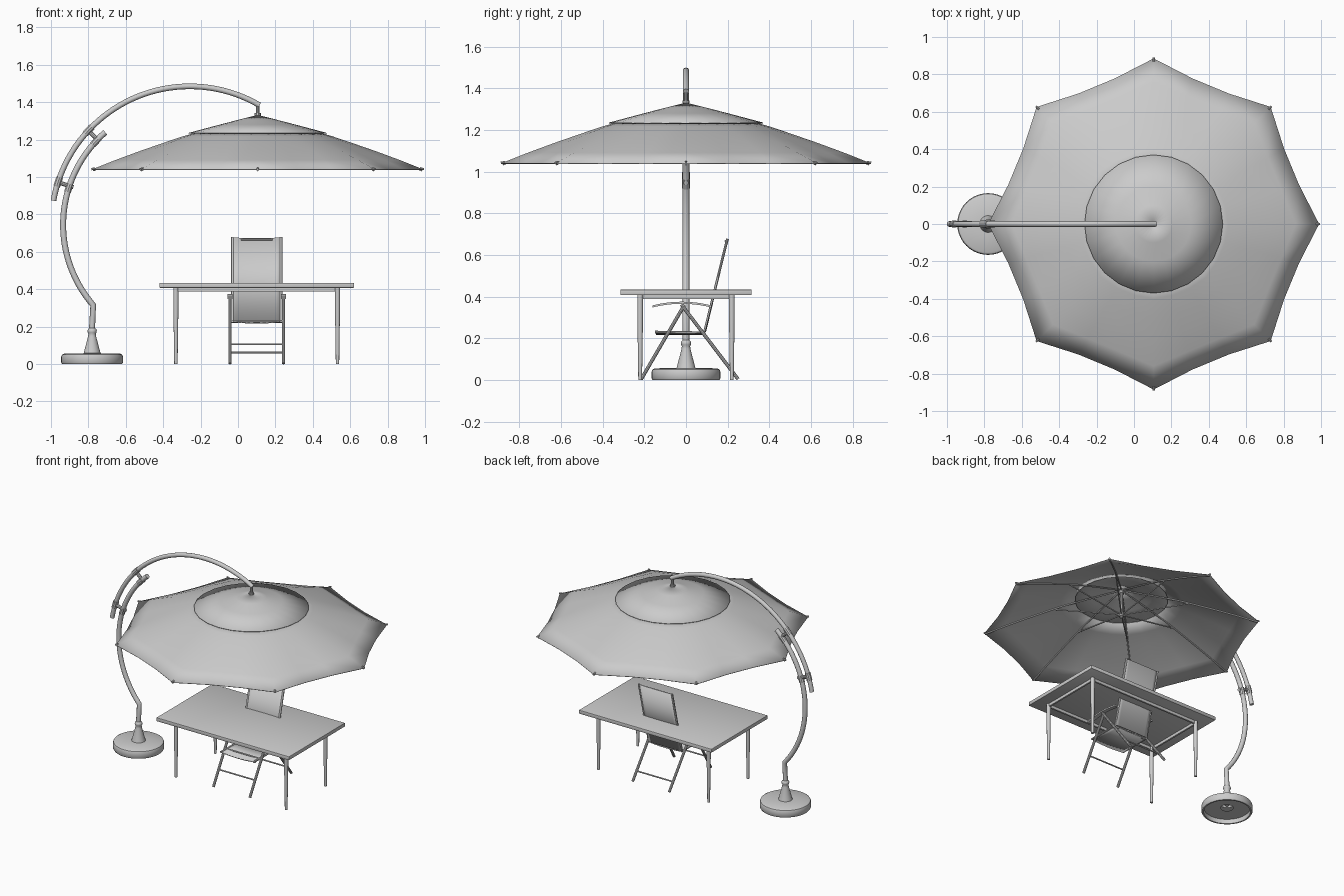
import bpy, bmesh
from math import sin, cos, pi, radians
from mathutils import Vector

if "Cube" in bpy.data.objects:
    bpy.data.objects.remove(bpy.data.objects["Cube"])


def finish(ob, angle=35):
    bpy.ops.object.select_all(action='DESELECT')
    ob.select_set(True)
    bpy.context.view_layer.objects.active = ob
    if ob.type == 'CURVE':
        bpy.ops.object.convert(target='MESH')
        ob = bpy.context.object
    bpy.ops.object.shade_smooth_by_angle(angle=radians(angle))
    return ob


def tubes(name, paths, r, res=3):
    cu = bpy.data.curves.new(name, 'CURVE')
    cu.dimensions = '3D'
    cu.bevel_depth = r
    cu.bevel_resolution = res
    cu.use_fill_caps = True
    for pts in paths:
        sp = cu.splines.new('POLY')
        sp.points.add(len(pts) - 1)
        for p, q in zip(sp.points, pts):
            p.co = (*q, 1)
    ob = bpy.data.objects.new(name, cu)
    bpy.context.collection.objects.link(ob)
    return finish(ob)


def from_bm(name, bm, angle=35):
    bmesh.ops.recalc_face_normals(bm, faces=bm.faces)
    me = bpy.data.meshes.new(name)
    bm.to_mesh(me)
    bm.free()
    ob = bpy.data.objects.new(name, me)
    bpy.context.collection.objects.link(ob)
    return finish(ob, angle)


def lathe(name, prof, x, n=40):
    bm = bmesh.new()
    vs = [bm.verts.new((r, 0, z)) for r, z in prof]
    es = [bm.edges.new(e) for e in zip(vs, vs[1:])]
    bmesh.ops.spin(bm, geom=vs + es, axis=(0, 0, 1), cent=(0, 0, 0), angle=2 * pi, steps=n)
    bmesh.ops.remove_doubles(bm, verts=bm.verts, dist=1e-4)
    ob = from_bm(name, bm)
    ob.location.x = x
    return ob


def box(name, lo, hi, bevel=0):
    bm = bmesh.new()
    bmesh.ops.create_cube(bm, size=1)
    for v in bm.verts:
        v.co = [lo[i] + (v.co[i] + .5) * (hi[i] - lo[i]) for i in range(3)]
    if bevel:
        bmesh.ops.bevel(bm, geom=bm.edges[:], offset=bevel, segments=2, affect='EDGES', profile=.5)
    return from_bm(name, bm)


def arc(cx, cz, r, a0, a1, n=40):
    return [(cx + r * cos(radians(a0 + (a1 - a0) * i / n)), 0,
             cz + r * sin(radians(a0 + (a1 - a0) * i / n))) for i in range(n + 1)]


# --- Weighted base: hollow dish with cone socket and knob
lathe("base", [(.04, .03), (.148, .03), (.15, 0), (.16, 0), (.165, .008), (.165, .04), (.161, .05),
               (.15, .056), (.045, .058), (.043, .066), (.021, .15), (.02, .163), (.024, .17),
               (.025, .178), (.022, .187), (.016, .192)], -.78)

# --- Curved mast: lower arc, upper arc and clamps between them
tubes("lower_mast", [[(-.78, 0, .05), (-.78, 0, .2)] + arc(-.28, .745, .655, 221, 131)], .016, 4)
tubes("upper_mast", [arc(-.258, .745, .74, 170, 59.7)], .015, 4)
links, collars = [], []
for a in (162, 137):
    d = Vector((cos(radians(a)), 0, sin(radians(a))))
    links.append([Vector((-.262, 0, .745)) + d * r for r in (.65, .74)])
    collars += [arc(-.258, .745, .74, a + 2, a - 2, 4), arc(-.28, .745, .655, a + 2.5, a - 1.5, 4)]
tubes("mast_links", links, .012)
tubes("mast_collars", collars, .019)

# --- Canopy: scalloped octagon with a round vent cap
CX = .105
prof = [(.0, 1.332), (.1, 1.307), (.2, 1.281), (.37, 1.236), (.5, 1.192), (.63, 1.147), (.76, 1.099), (.885, 1.049)]


def height(r):
    for (r0, z0), (r1, z1) in zip(prof, prof[1:]):
        if r <= r1:
            return z0 + (z1 - z0) * (r - r0) / (r1 - r0)
    return prof[-1][1]


def canopy(name, radii, drop, scallop, n=24):
    bm = bmesh.new()
    rings = []
    for r in radii:
        k = max(0, (r - .3) / .585) * scallop
        rings.append([bm.verts.new((CX + r * f * cos(a), r * f * sin(a), height(r) - drop))
                      for i in range(n)
                      for a, f in [(2 * pi * i / n, 1 if i % 3 == 0 else 1 - k)]])
    for p, q in zip(rings, rings[1:]):
        for i in range(n):
            bm.faces.new((p[i], q[i], q[(i + 1) % n], p[(i + 1) % n]))
    ob = from_bm(name, bm)
    m = ob.modifiers.new("thickness", 'SOLIDIFY')
    m.thickness = .004
    return ob


canopy("canopy_vent_cap", [.006, .1, .2, .37], 0, 0)
canopy("canopy", [.3, .4, .5, .63, .76, .885], .008, .09)

# --- Ribs, struts and centre pole under the canopy
ribs, struts, tips = [], [], []
for i in range(8):
    c, s = cos(i * pi / 4), sin(i * pi / 4)
    pt = lambda r, z: (CX + r * c, r * s, z)
    ribs.append([pt(r, height(r) - .016) for r in (.01, .2, .37, .5, .63, .76, .88)])
    struts.append([pt(.012, 1.135), pt(.43, height(.43) - .02)])
    tips.append([pt(.868, height(.868) - .009), pt(.889, height(.889) - .007)])
tubes("ribs", ribs, .005, 2)
tubes("struts", struts, .0045, 2)
tubes("rib_tips", tips, .006, 2)
tubes("centre_pole", [[(CX, 0, 1.11), (CX, 0, 1.385)]], .01)
tubes("pole_hubs", [[(CX, 0, 1.12), (CX, 0, 1.15)], [(CX, 0, 1.29), (CX, 0, 1.31)],
                    [(CX, 0, 1.33), (CX, 0, 1.342)]], .017)

# --- Table: top, apron rails, four tapered legs
box("table_top", (-.42, -.315, .408), (.62, .315, .434), .003)
for s in (-1, 1):
    box("table_long_rail", (-.332, s * .22 - .006, .388), (.532, s * .22 + .006, .41))
    x = .1 + s * .432
    box("table_short_rail", (x - .006, -.22, .388), (x + .006, .22, .41))
    for t in (-1, 1):
        lathe("table_leg", [(0, 0), (.009, 0), (.014, .34), (.014, .409), (0, .409)], x, 16).location.y = t * .22

# --- Folding chair
X0, X1, XC = -.043, .243, .1


def panel(name, p0, p1, sag):
    # thin fabric panel between two (y, z) points, bowed across its width
    bm = bmesh.new()
    a, b = Vector((0, *p0)), Vector((0, *p1))
    nrm = Vector((1, 0, 0)).cross(b - a).normalized()
    rows = []
    for q in (a, b):
        rows.append([bm.verts.new(q + Vector((XC + .132 * u, 0, 0)) - nrm * sag * (1 - u * u))
                     for u in [j / 5 - 1 for j in range(11)]])
    for j in range(10):
        bm.faces.new((rows[0][j], rows[0][j + 1], rows[1][j + 1], rows[1][j]))
    ob = from_bm(name, bm)
    m = ob.modifiers.new("thickness", 'SOLIDIFY')
    m.thickness, m.offset = .007, 0


panel("chair_seat", (-.145, .228), (.088, .228), .008)
panel("chair_back", (.09, .232), (.197, .675), .003)
tubes("chair_frame", [[(x, -.148, .23), (x, .087, .228), (x, .199, .678)] for x in (XC - .13, XC + .13)], .007)
tubes("chair_back_bar", [[(XC - .085, .191, .667), (XC + .085, .191, .667)]], .006)
tubes("chair_legs", [p for x in (X0, X1) for p in (
    [(x, -.215, .004), (x, -.008, .36)], [(x, .25, .004), (x, -.022, .362)])], .009)
tubes("chair_cross_bars", [[(X0, y, z), (X1, y, z)] for y, z in
                           ((-.155, .106), (.207, .062), (-.082, .228), (.08, .225))], .005)
for x in (X0, X1):
    # gently arched armrest
    bm = bmesh.new()
    rows = []
    for j in range(11):
        u = j / 5 - 1
        y, z = -.02 + .142 * u, .372 - .018 * u * u
        rows.append([bm.verts.new((x + dx, y, z + dz)) for dx, dz in
                     ((-.014, -.006), (.014, -.006), (.014, .004), (-.014, .004))])
    for p, q in zip(rows, rows[1:]):
        for i in range(4):
            bm.faces.new((p[i], p[(i + 1) % 4], q[(i + 1) % 4], q[i]))
    bm.faces.new(rows[0])
    bm.faces.new(rows[-1])
    from_bm("chair_arm", bm)
